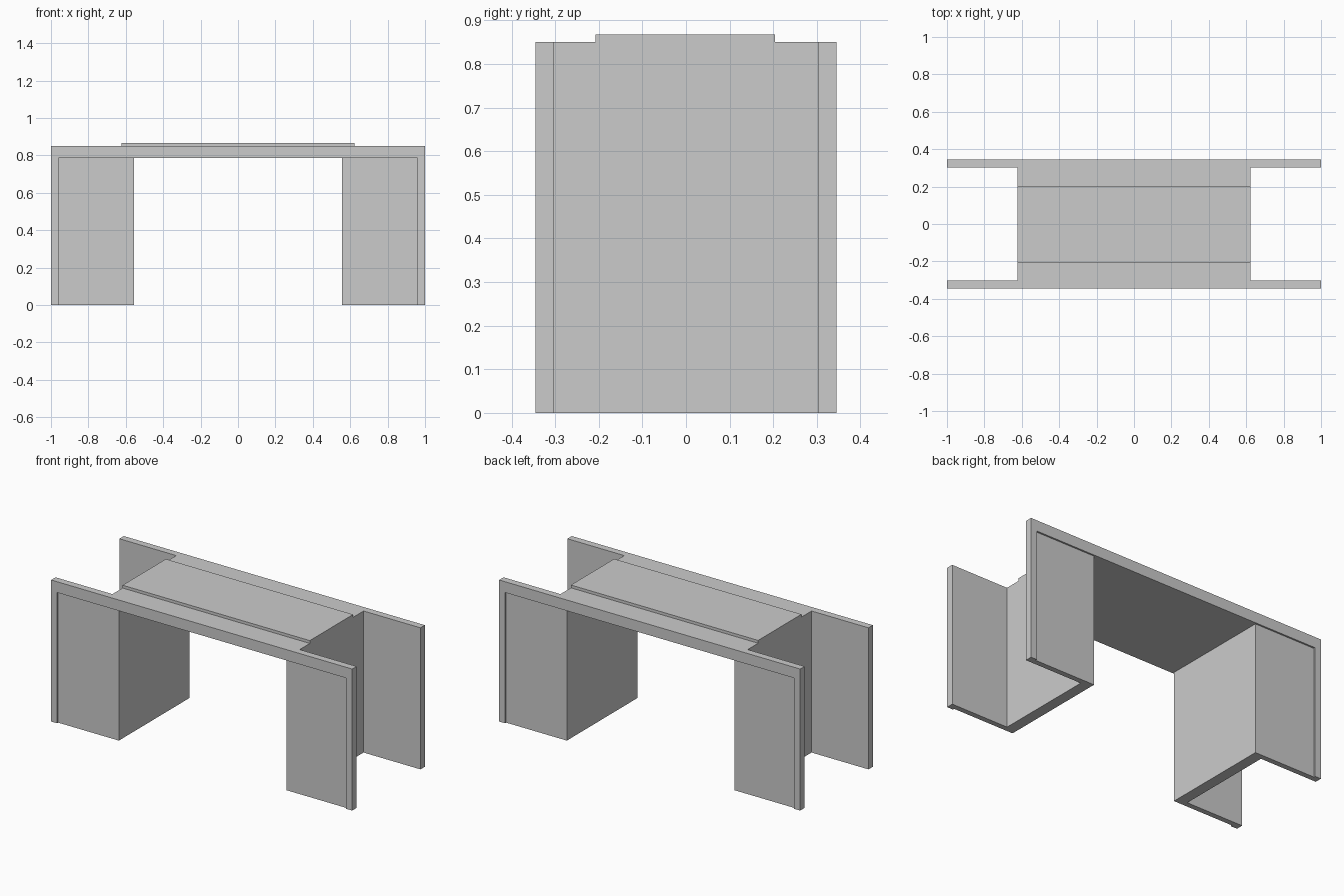
import bpy, bmesh

if "Cube" in bpy.data.objects:
    bpy.data.objects.remove(bpy.data.objects["Cube"])

L, W, H = 1.0, 0.345, 0.85      # half length, half width, height of frame
WEB_OUT, WEB_IN = 0.622, 0.557  # outer and inner faces of the leg webs
INNER, RECESS = 0.303, 0.335    # back and front faces of the thin side panels
UNDER = 0.785                   # underside of the deck
BORDER = 0.96                   # inner edge of the raised border


def prism(name, outline, z0, z1):
    bm = bmesh.new()
    face = bm.faces.new([bm.verts.new((x, y, z0)) for x, y in outline])
    top = bmesh.ops.extrude_face_region(bm, geom=[face])["geom"]
    bmesh.ops.translate(bm, vec=(0, 0, z1 - z0),
                        verts=[v for v in top if isinstance(v, bmesh.types.BMVert)])
    bmesh.ops.recalc_face_normals(bm, faces=bm.faces)
    mesh = bpy.data.meshes.new(name)
    bm.to_mesh(mesh)
    bm.free()
    obj = bpy.data.objects.new(name, mesh)
    bpy.context.collection.objects.link(obj)
    return obj


def box(name, x0, x1, y0, y1, z0, z1):
    return prism(name, [(x0, y0), (x1, y0), (x1, y1), (x0, y1)], z0, z1)


def cut(target, cutter):
    cutter.hide_render = True
    mod = target.modifiers.new("cut", "BOOLEAN")
    mod.operation, mod.solver, mod.object = "DIFFERENCE", "EXACT", cutter
    bpy.context.view_layer.objects.active = target
    bpy.ops.object.modifier_apply(modifier=mod.name)
    bpy.data.objects.remove(cutter, do_unlink=True)


# H-shaped body: side panels joined by the deck block
quarter = [(L, W), (L, INNER), (WEB_OUT, INNER)]
right = quarter + [(x, -y) for x, y in reversed(quarter)]
body = prism("table_frame", right + [(-x, -y) for x, y in right], 0, H)

# Shallow recess inside the border on the front and back
for s in (-1, 1):
    y0, y1 = sorted((s * RECESS, s * 0.5))
    cut(body, box("recess_cutter", -BORDER, BORDER, y0, y1, -0.1, UNDER))

# Opening between the two leg webs
cut(body, box("opening_cutter", -WEB_IN, WEB_IN, -0.6, 0.6, -0.1, UNDER))

# Raised strip along the middle of the top
box("raised_top", -WEB_OUT, WEB_OUT, -0.207, 0.204, H, 0.867)
